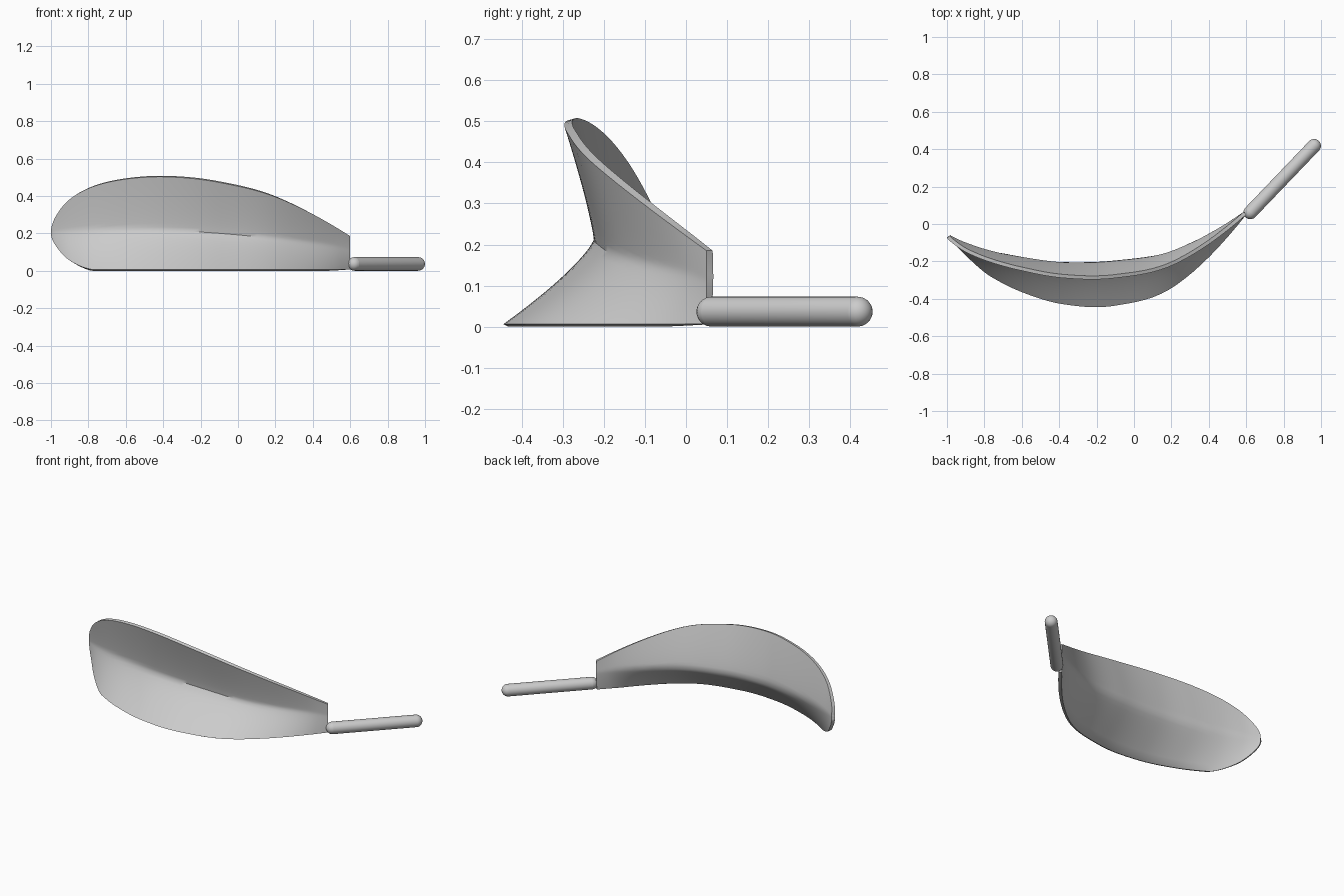
import bpy, bmesh, math
from mathutils import Vector

cube = bpy.data.objects.get("Cube")
if cube:
    bpy.data.objects.remove(cube, do_unlink=True)

grey = bpy.data.materials.new("plain_grey")
grey.use_nodes = True
colour = (0.6, 0.6, 0.6, 1)
grey.diffuse_color = colour
grey.node_tree.nodes["Principled BSDF"].inputs["Base Color"].default_value = colour


def make_object(name, bm, angle):
    bmesh.ops.recalc_face_normals(bm, faces=bm.faces)
    mesh = bpy.data.meshes.new(name)
    bm.to_mesh(mesh)
    bm.free()
    mesh.materials.append(grey)
    ob = bpy.data.objects.new(name, mesh)
    bpy.context.collection.objects.link(ob)
    bpy.ops.object.select_all(action='DESELECT')
    ob.select_set(True)
    bpy.context.view_layer.objects.active = ob
    bpy.ops.object.shade_smooth_by_angle(angle=math.radians(angle))
    return ob


def curve(keys, u):
    """Smooth interpolation through evenly spaced keys, u from 0 to 1."""
    k = [3 * keys[0] - 3 * keys[1] + keys[2]] + keys + [3 * keys[-1] - 3 * keys[-2] + keys[-3]]
    f = u * (len(keys) - 1)
    i = min(int(f), len(keys) - 2)
    t = f - i
    a, b, c, d = k[i:i + 4]
    return b + t / 2 * (c - a + t * (2 * a - 5 * b + 4 * c - d + t * (3 * (b - c) + d - a)))


# Blade: key values run from the rounded end to the handle end
top = [.205, .29, .382, .45, .49, .502, .472, .385, .185]
bottom = [.2, .135, .055, .006, .006, .006, .006, .006, .006]
waist_z = [.203, .21, .215, .22, .22, .215, .2, .17, .125]
waist_y = [-.07, -.087, -.12, -.16, -.195, -.222, -.215, -.155, .05]
lower_flare = [0, .025, .07, .12, .175, .215, .23, .18, 0]
upper_flare = [0, .012, .03, .042, .055, .067, .074, .057, 0]
COLS, ROWS, THICK = 64, 24, .02


def front_point(u, v):
    x = -1 + 1.6 * u * u
    low, high = max(.006, curve(bottom, u)), curve(top, u)
    z = low + (high - low) * v
    mid = curve(waist_z, u)
    if z < mid:
        flare = curve(lower_flare, u) * ((mid - z) / mid) ** 1.25
    else:
        flare = curve(upper_flare, u) * ((z - mid) / max(high - mid, .001)) ** 1.2
    return Vector((x, curve(waist_y, u) - flare, z))


def back_point(u, v):
    e = .004
    du = front_point(min(u + e, 1), v) - front_point(max(u - e, 0), v)
    dv = front_point(u, min(v + e, 1)) - front_point(u, max(v - e, 0))
    p = front_point(u, v) + dv.cross(du).normalized() * THICK
    p.z = max(p.z, 0)
    return p


bm = bmesh.new()
sides = []
for point in (front_point, back_point):
    sides.append([[bm.verts.new(point(.01 + .99 * i / COLS, j / ROWS)) for j in range(ROWS + 1)]
                  for i in range(COLS + 1)])
for g in sides:
    for i in range(COLS):
        for j in range(ROWS):
            bm.faces.new((g[i][j], g[i + 1][j], g[i + 1][j + 1], g[i][j + 1]))
# Rim joining the front and back skins
rims = []
for g in sides:
    rims.append([c[0] for c in g] + g[-1][1:] + [c[-1] for c in g[-2::-1]] + g[0][-2:0:-1])
f, b = rims
for i in range(len(f)):
    n = (i + 1) % len(f)
    bm.faces.new((f[i], f[n], b[n], b[i]))
make_object("curved_blade", bm, 40)

# Handle: round-ended rod lying on the ground
start, end, radius = Vector((.622, .062, .0365)), Vector((.963, .418, .0365)), .0365
axis = end - start
bm = bmesh.new()
bmesh.ops.create_uvsphere(bm, u_segments=24, v_segments=12, radius=radius)
bmesh.ops.bisect_plane(bm, geom=bm.verts[:] + bm.edges[:] + bm.faces[:],
                       plane_co=(0, 0, 0), plane_no=(0, 0, 1))
equator = [e for e in bm.edges if all(abs(v.co.z) < 1e-5 for v in e.verts)]
bmesh.ops.split_edges(bm, edges=equator)
for face in bm.faces:
    if face.calc_center_median().z > 0:
        for v in face.verts:
            v.tag = True
for v in bm.verts:
    if v.tag:
        v.co.z += axis.length
loops = [e for e in bm.edges if e.is_boundary]
bmesh.ops.bridge_loops(bm, edges=loops)
turn = axis.to_track_quat('Z', 'Y').to_matrix()
for v in bm.verts:
    v.co = turn @ v.co + start
make_object("handle", bm, 60)
